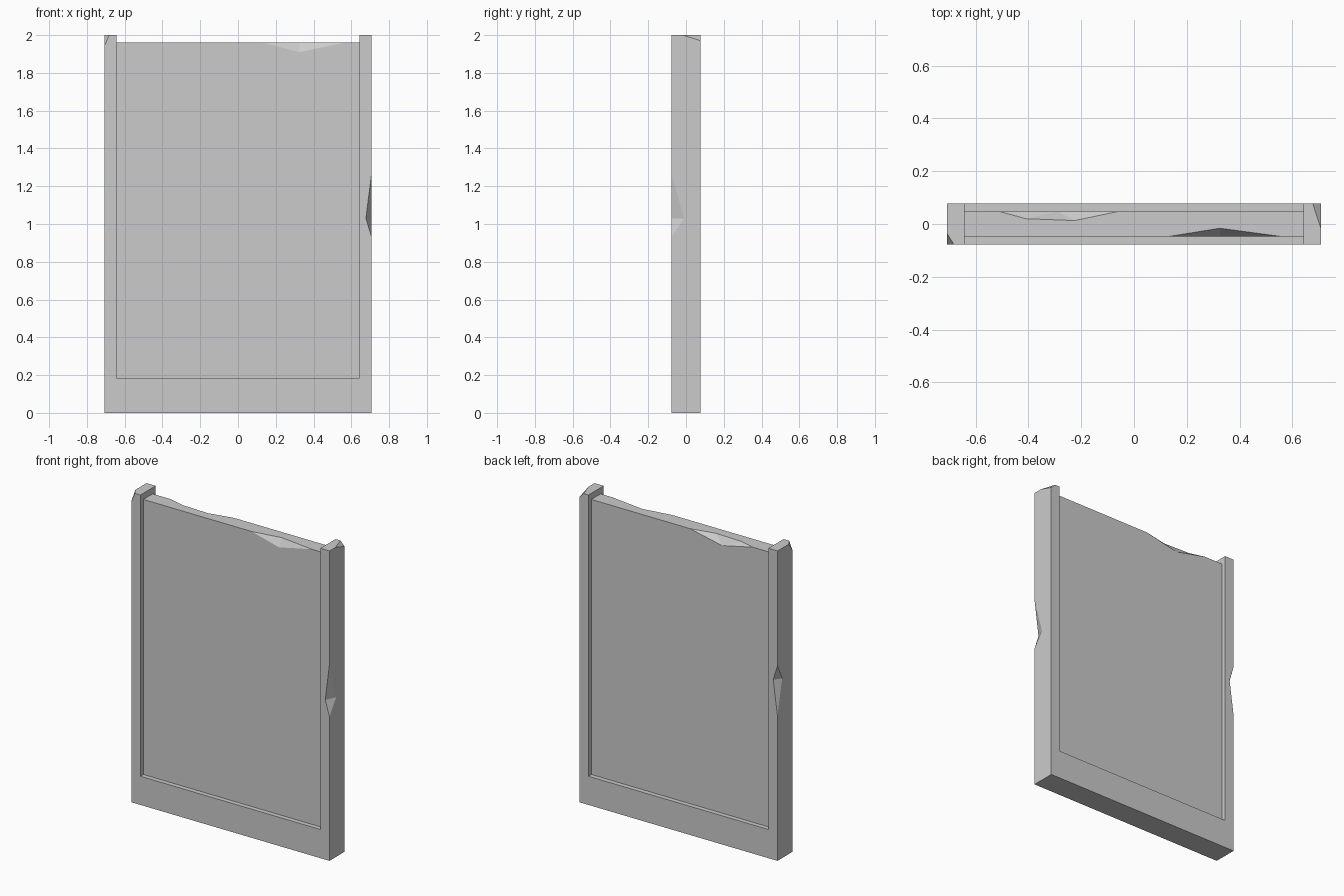
import bpy, bmesh

if "Cube" in bpy.data.objects:
    bpy.data.objects.remove(bpy.data.objects["Cube"])

W, D, H = 0.7075, 0.0775, 2.0        # frame half width, half depth, height
IW, RAIL = 0.6425, 0.185             # inner half width, bottom rail height
PD, PT = 0.0475, 1.96                # panel half depth, panel top


def extruded(name, profile, half_depth):
    """Extrude an x-z outline symmetrically along y."""
    bm = bmesh.new()
    face = bm.faces.new([bm.verts.new((x, -half_depth, z)) for x, z in profile])
    ext = bmesh.ops.extrude_face_region(bm, geom=[face])
    moved = [v for v in ext["geom"] if isinstance(v, bmesh.types.BMVert)]
    bmesh.ops.translate(bm, verts=moved, vec=(0, 2 * half_depth, 0))
    bmesh.ops.recalc_face_normals(bm, faces=bm.faces)
    return finish(bm, name)


def finish(bm, name):
    mesh = bpy.data.meshes.new(name)
    bm.to_mesh(mesh)
    bm.free()
    obj = bpy.data.objects.new(name, mesh)
    bpy.context.collection.objects.link(obj)
    return obj


def chip(target, points):
    """Knock off the convex hull of the points (last one lies outside)."""
    bm = bmesh.new()
    for p in points:
        bm.verts.new(p)
    bmesh.ops.convex_hull(bm, input=bm.verts)
    bmesh.ops.recalc_face_normals(bm, faces=bm.faces)
    cutter = finish(bm, "chip_cutter")
    cutter.hide_render = True
    mod = target.modifiers.new("chip", 'BOOLEAN')
    mod.operation, mod.solver, mod.object = 'DIFFERENCE', 'EXACT', cutter
    bpy.context.view_layer.objects.active = target
    bpy.ops.object.modifier_apply(modifier=mod.name)
    bpy.data.objects.remove(cutter)


# U-shaped frame: two posts and a bottom rail
frame = extruded("frame", [(-W, 0), (W, 0), (W, H), (IW, H),
                           (IW, RAIL), (-IW, RAIL), (-IW, H), (-W, H)], D)

# Recessed slab
panel = extruded("panel", [(-IW, RAIL), (IW, RAIL), (IW, PT), (-IW, PT)], PD)

# Chips along the panel's top edges
chip(panel, [(0.13, -PD, PT), (0.325, -0.016, PT), (0.56, -PD, PT),
             (0.325, -PD, 1.91), (0.33, -PD - 0.1, PT + 0.1)])
chip(panel, [(-0.51, PD, PT), (-0.41, 0.02, PT), (-0.225, 0.013, PT),
             (-0.06, PD, PT), (-0.29, PD, 1.912), (-0.29, PD + 0.1, PT + 0.1)])

# Chips halfway up the posts' outer edges
chip(frame, [(W, -D, 0.93), (W, -D, 1.27), (0.677, -D, 1.03),
             (W, -0.01, 1.03), (W + 0.1, -D - 0.1, 1.08)])
chip(frame, [(-W, D, 0.935), (-W, D, 1.26), (-0.677, D, 1.16),
             (-W, 0.03, 1.16), (-W - 0.1, D + 0.1, 1.1)])

# Broken top corners of the posts
chip(frame, [(-W, -D, 1.942), (-0.682, -D, H), (-W, -0.037, H),
             (-W - 0.1, -D - 0.1, H + 0.1)])
chip(frame, [(W, D, 1.97), (0.677, D, H), (W, -0.016, H),
             (W + 0.1, D + 0.1, H + 0.1)])
